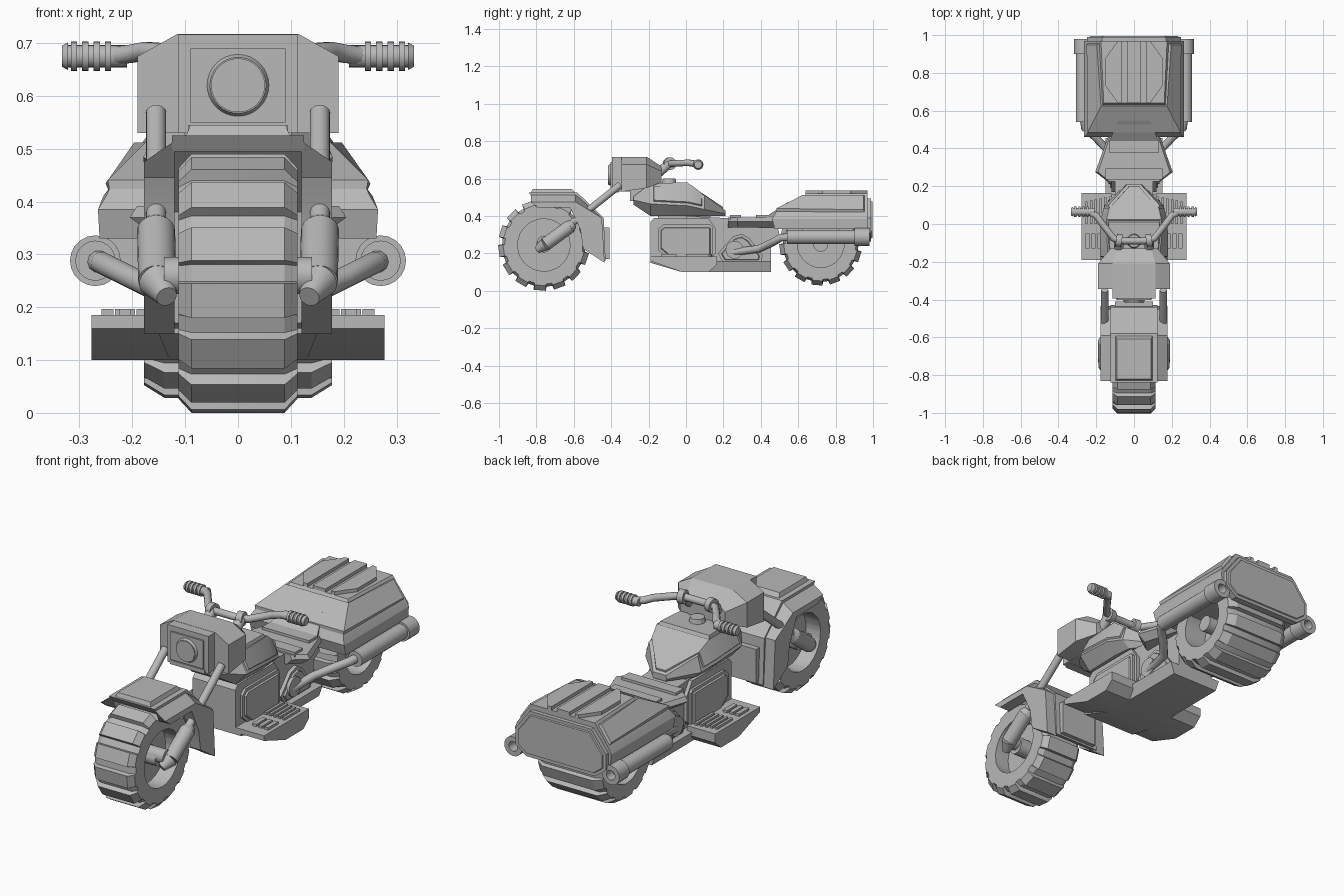
import bpy, bmesh, math
from mathutils import Vector

cube = bpy.data.objects.get("Cube")
if cube:
    bpy.data.objects.remove(cube, do_unlink=True)

grey = bpy.data.materials.new("plain grey")
grey.use_nodes = True
grey.diffuse_color = (0.48, 0.48, 0.48, 1)
grey.node_tree.nodes["Principled BSDF"].inputs["Base Color"].default_value = (0.48, 0.48, 0.48, 1)


def add(name, data):
    ob = bpy.data.objects.new(name, data)
    bpy.context.collection.objects.link(ob)
    data.materials.append(grey)
    return ob


def loft(name, rings, panel=None, closed=False, width=0.015, depth=0.008):
    """Skin a series of equal rings; raise inset panels on faces chosen by a rule."""
    bm = bmesh.new()
    vs = [[bm.verts.new(p) for p in ring] for ring in rings]
    n = len(vs[0])
    pairs = list(zip(vs, vs[1:])) + ([(vs[-1], vs[0])] if closed else [])
    for a, b in pairs:
        for i in range(n):
            j = (i + 1) % n
            bm.faces.new((a[i], a[j], b[j], b[i]))
    if not closed:
        bm.faces.new(vs[0])
        bm.faces.new(vs[-1])
    bmesh.ops.recalc_face_normals(bm, faces=bm.faces)
    bm.normal_update()
    if panel:
        chosen = [f for f in bm.faces if panel(f)]
        bmesh.ops.inset_region(bm, faces=chosen, thickness=width, use_even_offset=True)
        bmesh.ops.inset_region(bm, faces=chosen, thickness=depth / 2, depth=depth, use_even_offset=True)
    me = bpy.data.meshes.new(name)
    bm.to_mesh(me)
    bm.free()
    return add(name, me)


def plan(z, half):
    """Horizontal symmetric ring from its +x half."""
    return [(x, y, z) for x, y in half] + [(-x, y, z) for x, y in reversed(half)]


def section(y, half):
    """Upright symmetric ring from its +x half."""
    return [(x, y, z) for x, z in half] + [(-x, y, z) for x, z in reversed(half)]


def prism(name, pts, x0, x1, panel=None, both=False):
    """Side profile in (y, z) extruded across x, optionally on both sides."""
    for s, side in ((1, "left_"), (-1, "right_")) if both else ((1, ""),):
        loft(side + name, [[(s * x, y, z) for y, z in pts] for x in (x0, x1)], panel)


def box(name, x, y, z):
    prism(name, [(y[0], z[0]), (y[1], z[0]), (y[1], z[1]), (y[0], z[1])], x[0], x[1])


def rod(name, a, b, r, r2=None, seg=20):
    a, b = Vector(a), Vector(b)
    q = (b - a).to_track_quat('Z', 'Y')
    dirs = [q @ Vector((math.cos(t), math.sin(t), 0)) for t in (i * math.tau / seg for i in range(seg))]
    return loft(name, [[a + d * r for d in dirs], [b + d * (r2 or r) for d in dirs]])


def tube(name, pts, r):
    cu = bpy.data.curves.new(name, 'CURVE')
    cu.dimensions, cu.bevel_depth, cu.bevel_resolution, cu.use_fill_caps = '3D', r, 3, True
    sp = cu.splines.new('POLY')
    sp.points.add(len(pts) - 1)
    for p, co in zip(sp.points, pts):
        p.co = (*co, 1)
    return add(name, cu)


def side_face(f):
    return abs(f.normal.x) > 0.9


# Wheels: chunky notched tyre with a deep rim plate and hub
def wheel(name, y, z, R, w, rim, teeth=14):
    rings = []
    for i in range(teeth):
        for frac, k in ((0, 1), (0.6, 1), (0.64, 0.91), (0.96, 0.91)):
            t = math.tau * (i + frac) / teeth
            prof = [(w, rim), (w, R * 0.89 * (k + 1) / 2), (w * 0.78, R * k)]
            prof += [(-x, r) for x, r in reversed(prof)]
            rings.append([(x, y + r * math.cos(t), z + r * math.sin(t)) for x, r in prof])
    loft(name + "_tyre", rings, closed=True)
    rod(name + "_rim", (-w * 0.3, y, z), (w * 0.3, y, z), rim + 0.01, seg=28)
    rod(name + "_hub", (-w * 0.9, y, z), (w * 0.9, y, z), 0.04)


wheel("front_wheel", -0.76, 0.245, 0.245, 0.113, 0.14)
wheel("rear_wheel", 0.72, 0.25, 0.222, 0.178, 0.125)

# Front fender: arched shell, flared wings, raised plates
prism("fender_shell", [(-0.84, 0.525), (-0.58, 0.525), (-0.44, 0.39), (-0.43, 0.16),
                       (-0.46, 0.17), (-0.48, 0.38), (-0.6, 0.495), (-0.82, 0.495)], -0.125, 0.125)
wing = [(-0.83, 0.515), (-0.59, 0.515), (-0.45, 0.39), (-0.435, 0.15),
        (-0.55, 0.225), (-0.565, 0.33), (-0.62, 0.445), (-0.79, 0.445)]
for s in (1, -1):
    loft("fender_wing", [[(s * 0.12, y, z) for y, z in wing],
                         [(s * 0.178, y, min(z, 0.475)) for y, z in wing]])
loft("fender_top_plate", [plan(0.52, [(0.1, -0.83), (0.1, -0.59)]), plan(0.545, [(0.09, -0.82), (0.09, -0.61)])])
box("fender_back_plate", (-0.1, 0.1), (-0.44, -0.41), (0.17, 0.34))

# Fork legs and axle
rod("front_axle", (-0.14, -0.76, 0.26), (0.14, -0.76, 0.26), 0.035)
for s in (1, -1):
    rod("fork_tube", (s * 0.155, -0.73, 0.265), (s * 0.155, -0.35, 0.568), 0.019)
    rod("fork_lower", (s * 0.153, -0.75, 0.25), (s * 0.155, -0.62, 0.345), 0.036)
    rod("fork_foot", (s * 0.135, -0.795, 0.22), (s * 0.153, -0.75, 0.25), 0.02, 0.036)
    rod("fork_collar", (s * 0.155, -0.62, 0.345), (s * 0.155, -0.6, 0.36), 0.036, 0.022)

# Headlight cowl: wide shell with a narrower front housing
loft("headlight_cowl", [section(y, [(w, low), (w, mid), (top, high)]) for y, w, top, low, mid, high in
                        ((-0.345, 0.19, 0.115, 0.53, 0.675, 0.717), (-0.21, 0.19, 0.115, 0.55, 0.675, 0.717),
                         (-0.13, 0.125, 0.09, 0.58, 0.64, 0.665))])
box("headlight_housing", (-0.113, 0.113), (-0.395, -0.3), (0.53, 0.716))
box("headlight_bezel", (-0.09, 0.09), (-0.403, -0.38), (0.55, 0.69))
box("lower_bezel", (-0.095, 0.095), (-0.4, -0.36), (0.525, 0.545))
rod("headlight_ring", (0, -0.38, 0.62), (0, -0.414, 0.62), 0.07, 0.053, 32)
rod("headlight_lens", (0, -0.4, 0.62), (0, -0.417, 0.62), 0.051, seg=32)
box("steering_neck", (-0.08, 0.08), (-0.3, -0.13), (0.48, 0.6))

# Handlebar with clamps and ribbed grips
half = [(0.24, 0.065, 0.675), (0.2, 0.045, 0.68), (0.175, 0.01, 0.685), (0.11, -0.075, 0.68), (0.07, -0.09, 0.68)]
tube("handlebar", half + [(-x, y, z) for x, y, z in reversed(half)], 0.018)
for s in (1, -1):
    rod("bar_clamp", (s * 0.065, -0.09, 0.68), (s * 0.095, -0.085, 0.68), 0.034)
    rod("bar_riser", (s * 0.08, -0.09, 0.68), (s * 0.08, -0.16, 0.62), 0.025)
    rod("grip", (s * 0.21, 0.065, 0.675), (s * 0.328, 0.065, 0.675), 0.021)
    for i in range(4):
        x = 0.24 + i * 0.0215
        rod("grip_rib", (s * x, 0.065, 0.675), (s * (x + 0.012), 0.065, 0.675), 0.028)
    rod("grip_end", (s * 0.322, 0.065, 0.675), (s * 0.333, 0.065, 0.675), 0.026, 0.02)

# Fuel tank: broad top sloping to a rear point, with raised panels and filler cap
loft("fuel_tank", [section(y, half) for y, half in (
    (-0.28, [(0.08, 0.46), (0.11, 0.485), (0.09, 0.505)]),
    (-0.19, [(0.12, 0.4), (0.178, 0.465), (0.125, 0.575)]),
    (0.01, [(0.125, 0.4), (0.178, 0.455), (0.135, 0.58)]),
    (0.1, [(0.115, 0.4), (0.155, 0.435), (0.135, 0.512)]),
    (0.21, [(0.035, 0.4), (0.04, 0.412), (0.035, 0.43)]))],
    lambda f: f.normal.z > 0.2 and -0.15 < f.calc_center_median().y and f.normal.z < 0.95)
rod("filler_cap", (0, -0.09, 0.57), (0, -0.09, 0.6), 0.04, 0.034, 12)

# Engine, frame and belly plate
prism("engine_block", [(-0.19, 0.15), (-0.19, 0.37), (-0.17, 0.39), (0.12, 0.39), (0.16, 0.33),
                       (0.16, 0.2), (0.11, 0.15)], -0.118, 0.118)
prism("engine_cover", [(-0.15, 0.22), (-0.15, 0.33), (-0.12, 0.355), (0.13, 0.355), (0.145, 0.34),
                       (0.145, 0.16), (-0.08, 0.16)], 0.11, 0.13, side_face, both=True)
box("tank_mount", (-0.09, 0.09), (-0.15, 0.13), (0.38, 0.42))
prism("mid_frame", [(0, 0.1), (0, 0.4), (0.2, 0.39), (0.48, 0.385), (0.5, 0.3), (0.455, 0.27), (0.455, 0.11)],
      -0.1, 0.1)
loft("belly_plate", [section(y, [(0.15, 0.16), (w, b)]) for y, w, b in
                     ((-0.19, 0.15, 0.15), (-0.02, 0.13, 0.1), (0.455, 0.13, 0.1))])
prism("drive_cover", [(0.17, 0.2), (0.25, 0.29), (0.3, 0.305), (0.34, 0.28), (0.41, 0.19),
                      (0.4, 0.15), (0.2, 0.15)], 0.09, 0.118, side_face, both=True)

# Footboards with grip ribs, and round drive discs
for s in (1, -1):
    rod("drive_disc", (s * 0.1, 0.26, 0.22), (s * 0.135, 0.26, 0.22), 0.048)
    loft("footboard", [[(s * x, y, z) for y, z in ((-0.19, 0.16), (-0.19, 0.185), (0.165, 0.185), (0.165, 0.14),
                                                 (0.12, 0.1), (-0.02, 0.1))] for x in (0.12, 0.277)])
    for i in range(5):
        x = s * (0.145 + 0.025 * i)
        box("footboard_rib", (x, x + s * 0.013), (0.0, 0.14 - i * 0.005), (0.18, 0.197))
    for i in range(3):
        x = s * (0.17 + 0.033 * i)
        box("footboard_pad", (x, x + s * 0.022), (-0.13, -0.05), (0.18, 0.197))

# Seat: wide cushion with two raised bands, and a backrest pad
seat = [(0.14, 0.225), (0.205, 0.275), (0.135, 0.47)]
loft("seat", [plan(0.34, [(x * 0.8, y) for x, y in seat]), plan(0.37, seat),
              plan(0.392, [(x * 0.93, y) for x, y in seat])])
box("seat_front_band", (-0.15, 0.15), (0.235, 0.295), (0.38, 0.405))
box("seat_rear_band", (-0.13, 0.13), (0.375, 0.44), (0.38, 0.405))
loft("backrest", [[(s * w, y, z) for s, z in ((1, a), (1, b), (-1, b), (-1, a))] for w, y, a, b in
                  ((0.13, 0.44, 0.37, 0.405), (0.085, 0.545, 0.43, 0.475))])

# Rear body with raised panels on the slopes
loft("rear_body", [plan(z, [(a, y), (b, 0.97)]) for z, a, b, y in
                   ((0.33, 0.262, 0.262, 0.475), (0.385, 0.265, 0.265, 0.46),
                    (0.41, 0.25, 0.255, 0.475), (0.52, 0.16, 0.175, 0.64))],
     lambda f: 0.2 < f.normal.z < 0.95 and f.calc_center_median().z > 0.44, width=0.015, depth=0.012)
loft("tail_panel", [section(y, [(0.19, 0.265), (0.25, 0.31), (0.25, 0.39), (0.17, 0.495)]) for y in (0.955, 0.99)],
     lambda f: f.normal.y > 0.9, depth=0.006)

# Luggage deck ribs
box("deck_center_rib", (-0.035, 0.035), (0.64, 0.97), (0.51, 0.537))
for s in (1, -1):
    loft("deck_side_rib", [[(s * x, y, z) for x, y in ((0.065, 0.64), (0.085, 0.64), (0.15, 0.73),
                            (0.15, 0.88), (0.085, 0.97), (0.065, 0.97))] for z in (0.51, 0.537)])

# Exhausts
for s in (1, -1):
    tube("exhaust_pipe", [(s * 0.115, 0.24, 0.205), (s * 0.14, 0.39, 0.225), (s * 0.2, 0.455, 0.255),
                          (s * 0.26, 0.51, 0.285), (s * 0.27, 0.58, 0.288)], 0.021)
    rod("muffler", (s * 0.27, 0.54, 0.288), (s * 0.27, 0.92, 0.288), 0.038)
    loft("muffler_tip", [[(s * 0.27 + r * math.cos(t), y, 0.288 + r * math.sin(t))
                          for r, y in ((0.048, 0.9), (0.048, 0.98), (0.024, 0.98), (0.024, 0.93), (0.001, 0.93),
                                       (0.001, 0.9))] for t in (math.tau * i / 20 for i in range(20))], closed=True)

bpy.ops.object.select_all(action='DESELECT')
for ob in bpy.context.scene.objects:
    if ob.type == 'MESH':
        ob.select_set(True)
        bpy.context.view_layer.objects.active = ob
bpy.ops.object.shade_smooth_by_angle(angle=math.radians(25))
